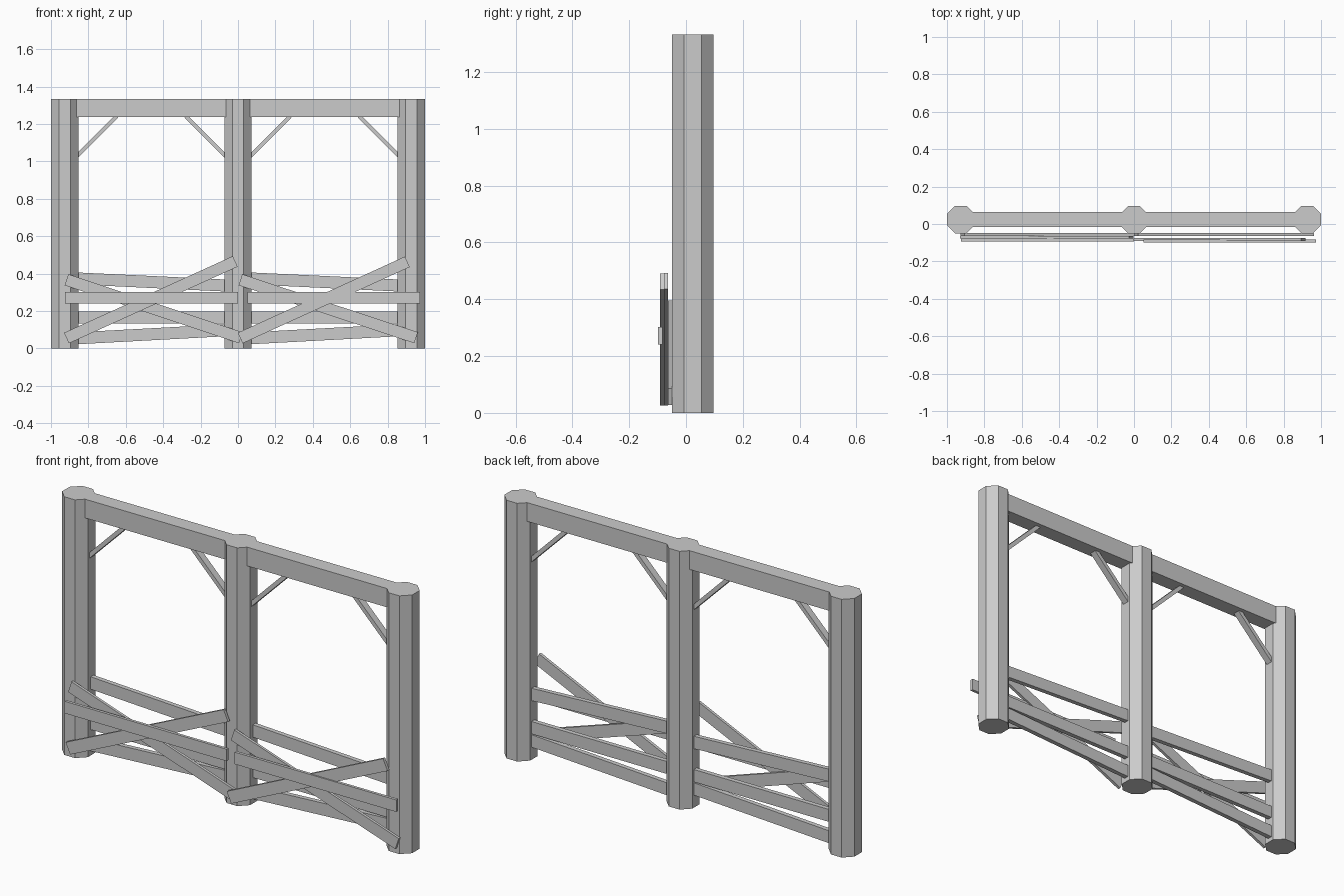
import bpy, bmesh, math
from mathutils import Matrix, Vector

if "Cube" in bpy.data.objects:
    bpy.data.objects.remove(bpy.data.objects["Cube"])

YC = 0.0235      # depth centre of the frame
R = 0.0735       # post half width
H = 1.333        # total height
PX = 1.0 - R     # outer post position


def finish(name, bm):
    bmesh.ops.recalc_face_normals(bm, faces=bm.faces)
    me = bpy.data.meshes.new(name)
    bm.to_mesh(me)
    bm.free()
    ob = bpy.data.objects.new(name, me)
    bpy.context.collection.objects.link(ob)
    return ob


def plank(name, a, b, width, y0, y1):
    """Box whose centre line runs from a to b in the xz plane."""
    a, b = Vector((a[0], 0, a[1])), Vector((b[0], 0, b[1]))
    d = b - a
    m = (a + b) / 2 + Vector((0, (y0 + y1) / 2, 0))
    mat = (Matrix.Translation(m)
           @ Matrix.Rotation(-math.atan2(d.z, d.x), 4, 'Y')
           @ Matrix.Diagonal((d.length, y1 - y0, width, 1)))
    bm = bmesh.new()
    bmesh.ops.create_cube(bm, size=1, matrix=mat)
    return finish(name, bm)


def post(name, x):
    """Upright octagonal post with flats facing the axes."""
    r = R / math.cos(math.pi / 8)
    bm = bmesh.new()
    bmesh.ops.create_cone(
        bm, cap_ends=True, segments=8, radius1=r, radius2=r, depth=H,
        matrix=Matrix.Translation((x, YC, H / 2)) @ Matrix.Rotation(math.pi / 8, 4, 'Z'))
    return finish(name, bm)


# Posts
for n, x in (("left", -PX), ("middle", 0), ("right", PX)):
    post(n + "_post", x)

for side, l, r in (("left", -PX, 0), ("right", 0, PX)):
    # Top beam
    il, ir = l + R, r - R
    plank(side + "_top_beam", (il - 0.02, H - 0.0485), (ir + 0.02, H - 0.0485),
          0.097, YC - 0.04, YC + 0.04)

    # Corner braces
    for tag, x, s in (("inner_a", il, 1), ("inner_b", ir, -1)):
        plank(side + "_brace_" + tag, (x - 0.01 * s, 1.026), (x + 0.205 * s, 1.241),
              0.021, YC - 0.018, YC + 0.018)

    # Slats set between the posts
    for tag, z0, z1 in (("upper", 0.374, 0.336), ("centre", 0.165, 0.165),
                        ("lower", 0.054, 0.097)):
        plank(side + "_slat_" + tag, (il - 0.01, z0), (ir + 0.01, z1),
              0.064, 0.017, 0.041)

# Crossed boards nailed on the front
W = 0.062
plank("left_falling_board", (-0.917, 0.367), (0.015, 0.057), W, -0.063, -0.049)
plank("right_falling_board", (0.013, 0.367), (0.952, 0.057), W, -0.063, -0.049)
plank("left_rising_board", (-0.917, 0.055), (-0.015, 0.465), W, -0.078, -0.063)
plank("right_rising_board", (0.012, 0.055), (0.905, 0.463), W, -0.091, -0.075)

# Level boards over the crosses
plank("left_level_board", (-0.925, 0.271), (0.0, 0.271), W, -0.093, -0.078)
plank("right_level_board", (0.05, 0.271), (0.973, 0.271), W, -0.098, -0.083)
